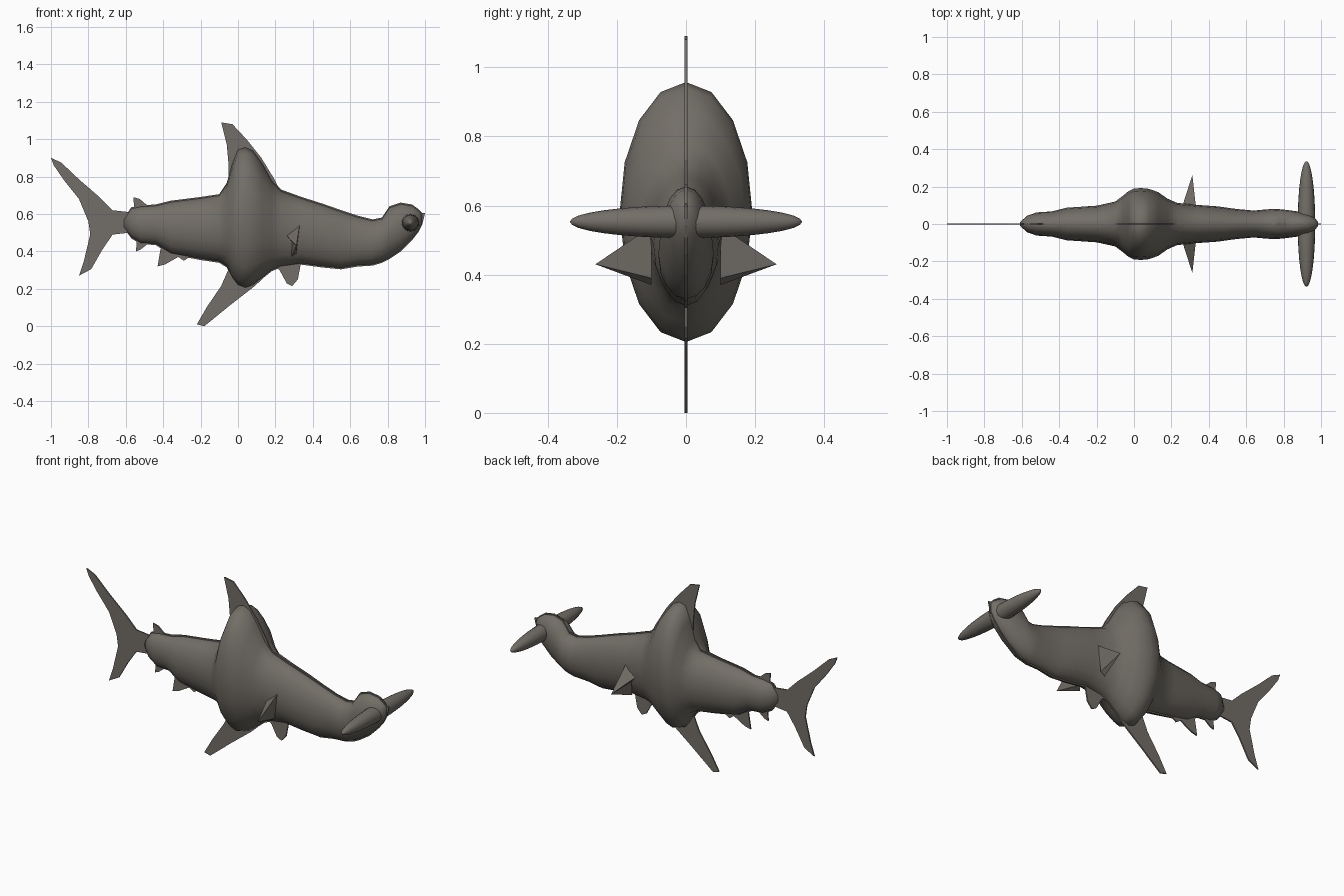
import bpy, bmesh, math
from mathutils import Matrix

cube = bpy.data.objects.get("Cube")
if cube:
    bpy.data.objects.remove(cube, do_unlink=True)

# Skin colour shared by every part
SKIN = (0.17, 0.155, 0.135, 1.0)
skin = bpy.data.materials.new("grey_brown_skin")
skin.use_nodes = True
skin.diffuse_color = SKIN
skin.node_tree.nodes["Principled BSDF"].inputs["Base Color"].default_value = SKIN


def finish(name, bm, smooth_angle=None):
    """Turn a bmesh into a named object with the skin material."""
    bmesh.ops.recalc_face_normals(bm, faces=bm.faces)
    mesh = bpy.data.meshes.new(name)
    bm.to_mesh(mesh)
    bm.free()
    mesh.materials.append(skin)
    obj = bpy.data.objects.new(name, mesh)
    bpy.context.collection.objects.link(obj)
    if smooth_angle:
        bpy.ops.object.select_all(action="DESELECT")
        bpy.context.view_layer.objects.active = obj
        obj.select_set(True)
        bpy.ops.object.shade_smooth_by_angle(angle=math.radians(smooth_angle))
    return obj


def flat_plate(name, outline, thickness=0.008):
    """Thin upright plate on the centre plane from an (x, z) outline."""
    bm = bmesh.new()
    face = bm.faces.new([bm.verts.new((x, -thickness / 2, z)) for x, z in outline])
    extruded = bmesh.ops.extrude_face_region(bm, geom=[face], use_keep_orig=True)
    moved = [v for v in extruded["geom"] if isinstance(v, bmesh.types.BMVert)]
    bmesh.ops.translate(bm, verts=moved, vec=(0, thickness, 0))
    return finish(name, bm)


def loft(name, stations, sides=16):
    """Elliptical rings along x, closed at both ends."""
    bm = bmesh.new()
    rings = []
    for x, top, bottom, width in stations:
        middle, height = (top + bottom) / 2, (top - bottom) / 2
        angles = [math.tau * i / sides for i in range(sides)]
        rings.append([bm.verts.new((x, width * math.sin(a), middle + height * math.cos(a)))
                      for a in angles])
    for first, second in zip(rings, rings[1:]):
        for i in range(sides):
            j = (i + 1) % sides
            bm.faces.new((first[i], first[j], second[j], second[i]))
    bm.faces.new(rings[0])
    bm.faces.new(rings[-1])
    return finish(name, bm, 60)


# Body: x, top, bottom, half width
body_stations = [
    (-.61, .57, .53, .01), (-.57, .63, .475, .045), (-.52, .64, .445, .062),
    (-.44, .645, .44, .067), (-.36, .665, .39, .087), (-.2, .685, .36, .098),
    (-.1, .7, .345, .12), (-.06, .76, .32, .15), (-.03, .87, .26, .175),
    (0, .945, .22, .19), (.04, .957, .205, .192), (.08, .94, .22, .188),
    (.13, .87, .26, .17), (.18, .78, .3, .135), (.23, .725, .32, .113),
    (.34, .685, .335, .102), (.45, .65, .32, .094), (.55, .615, .31, .08),
    (.64, .585, .325, .072), (.72, .565, .33, .079), (.77, .575, .345, .08),
    (.81, .635, .365, .076), (.87, .655, .405, .068), (.93, .645, .465, .055),
    (.965, .62, .51, .035), (.985, .6, .55, .01),
]
loft("body", body_stations)

# Thin ridge running right round the body on the centre plane
ridge = 0.006
upper = [(x, top + ridge) for x, top, bottom, width in body_stations]
lower = [(x, bottom - ridge) for x, top, bottom, width in body_stations]
flat_plate("centre_ridge", upper + [(1, .605)] + lower[::-1])

# Flat fins on the centre plane
fins = {
    "tail_fin": [(-1, .9), (-.945, .875), (-.85, .785), (-.74, .69), (-.67, .62),
                 (-.58, .61), (-.58, .5), (-.67, .49), (-.725, .41), (-.785, .305),
                 (-.85, .27), (-.825, .345), (-.79, .49), (-.8, .56), (-.85, .68),
                 (-.93, .78), (-.985, .86)],
    "dorsal_fin": [(-.09, 1.09), (-.03, 1.08), (.045, 1), (.125, .9), (.195, .785),
                   (.22, .735), (.2, .65), (-.05, .7), (-.05, .86), (-.06, .97),
                   (-.08, 1.05)],
    "belly_fin": [(-.22, .01), (-.18, 0), (-.045, .11), (.09, .215), (.18, .3),
                  (.15, .4), (0, .45), (-.04, .33), (-.09, .215), (-.165, .105)],
    "rear_top_fin": [(-.56, .69), (-.525, .68), (-.49, .65), (-.45, .645),
                     (-.45, .58), (-.55, .58)],
    "rear_bottom_fin": [(-.545, .4), (-.52, .41), (-.47, .45), (-.47, .5),
                        (-.54, .5)],
    "anal_fin": [(-.43, .32), (-.39, .33), (-.32, .37), (-.29, .35), (-.26, .37),
                 (-.3, .45), (-.4, .45), (-.415, .41)],
    "pelvic_fin": [(.2, .32), (.225, .295), (.26, .23), (.29, .215), (.32, .25),
                   (.335, .33), (.3, .4), (.2, .4)],
}
for fin_name, fin_outline in fins.items():
    flat_plate(fin_name, fin_outline)

# Side fins: faceted spikes, mirrored left and right
side_base = [(.33, .54), (.26, .485), (.29, .45), (.285, .37), (.312, .39)]
for side, sign in (("back", 1), ("front", -1)):
    bm = bmesh.new()
    base = [bm.verts.new((x, sign * .1, z)) for x, z in side_base]
    tip = bm.verts.new((.312, sign * .262, .43))
    bm.faces.new(base)
    for i, vert in enumerate(base):
        bm.faces.new((vert, base[(i + 1) % len(base)], tip))
    finish("left_side_fin" if sign > 0 else "right_side_fin", bm)

# Hammer head: one long ellipsoid across the snout
bm = bmesh.new()
bmesh.ops.create_uvsphere(bm, u_segments=16, v_segments=16, radius=1)
bmesh.ops.transform(bm, verts=bm.verts,
                    matrix=Matrix.Translation((.922, 0, .553))
                    @ Matrix.Diagonal((.047, .336, .047, 1))
                    @ Matrix.Rotation(math.pi / 2, 4, "X"))
finish("hammer_head", bm, 60)
